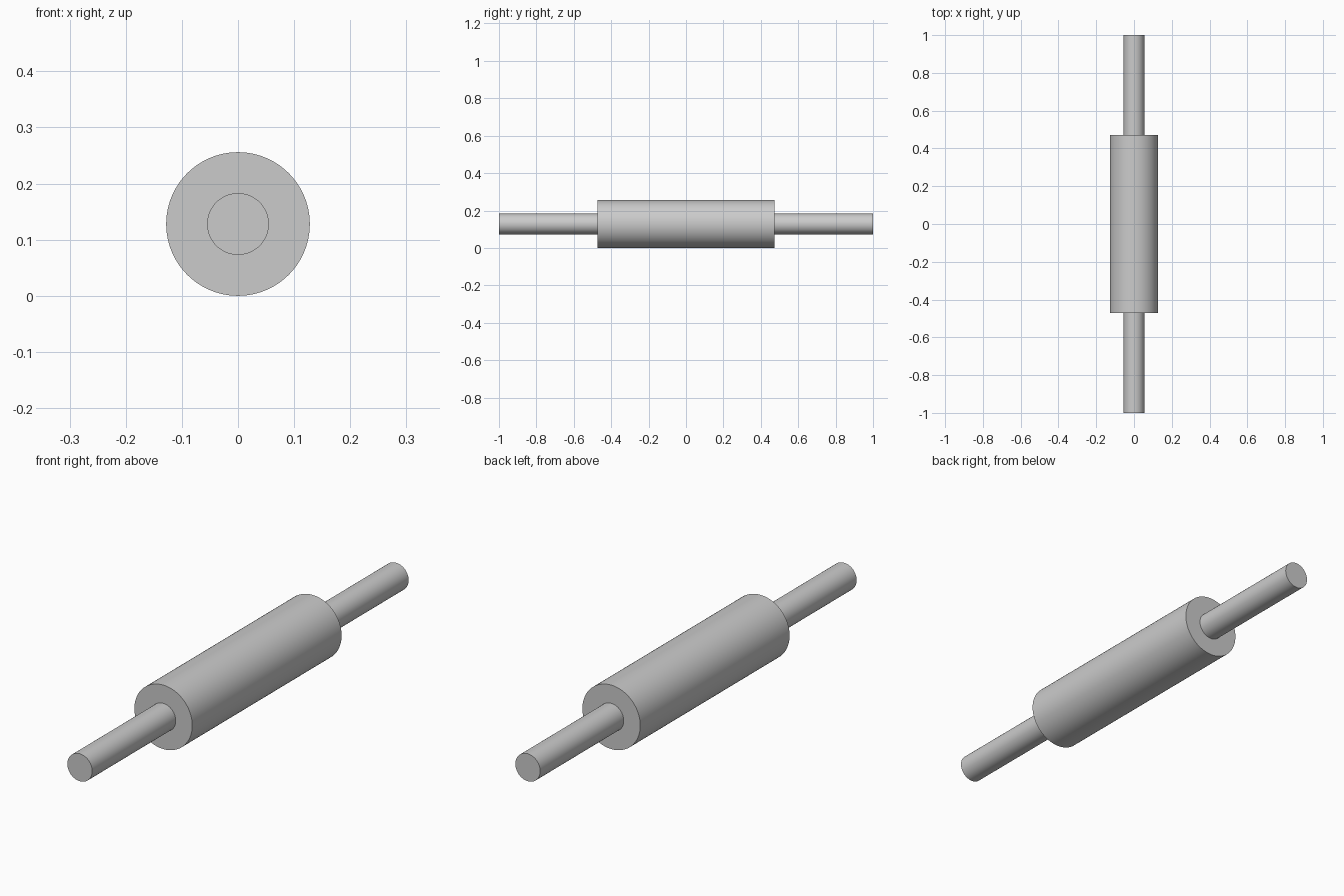
import bpy
import math

cube = bpy.data.objects.get("Cube")
if cube:
    bpy.data.objects.remove(cube, do_unlink=True)

BODY_RADIUS, BODY_HALF = 0.128, 0.472
HANDLE_RADIUS, END = 0.055, 1.0

grey = bpy.data.materials.new("light_grey")
grey.use_nodes = True
colour = (0.6, 0.6, 0.6, 1)
grey.diffuse_color = colour
grey.node_tree.nodes["Principled BSDF"].inputs["Base Color"].default_value = colour


def rod(name, radius, y0, y1):
    """Smooth cylinder lying along y at the roller's axis height."""
    bpy.ops.mesh.primitive_cylinder_add(
        vertices=96, radius=radius, depth=y1 - y0,
        location=(0, (y0 + y1) / 2, BODY_RADIUS),
        rotation=(math.pi / 2, 0, 0))
    obj = bpy.context.object
    obj.name = name
    obj.data.materials.append(grey)
    bpy.ops.object.transform_apply(location=False, rotation=True, scale=False)
    bpy.ops.object.shade_smooth_by_angle(angle=math.radians(30))
    return obj


# Thick roller in the middle
rod("roller_body", BODY_RADIUS, -BODY_HALF, BODY_HALF)

# Thin handles, seated slightly into the roller's ends
rod("front_handle", HANDLE_RADIUS, -END, -BODY_HALF + 0.02)
rod("back_handle", HANDLE_RADIUS, BODY_HALF - 0.02, END)
